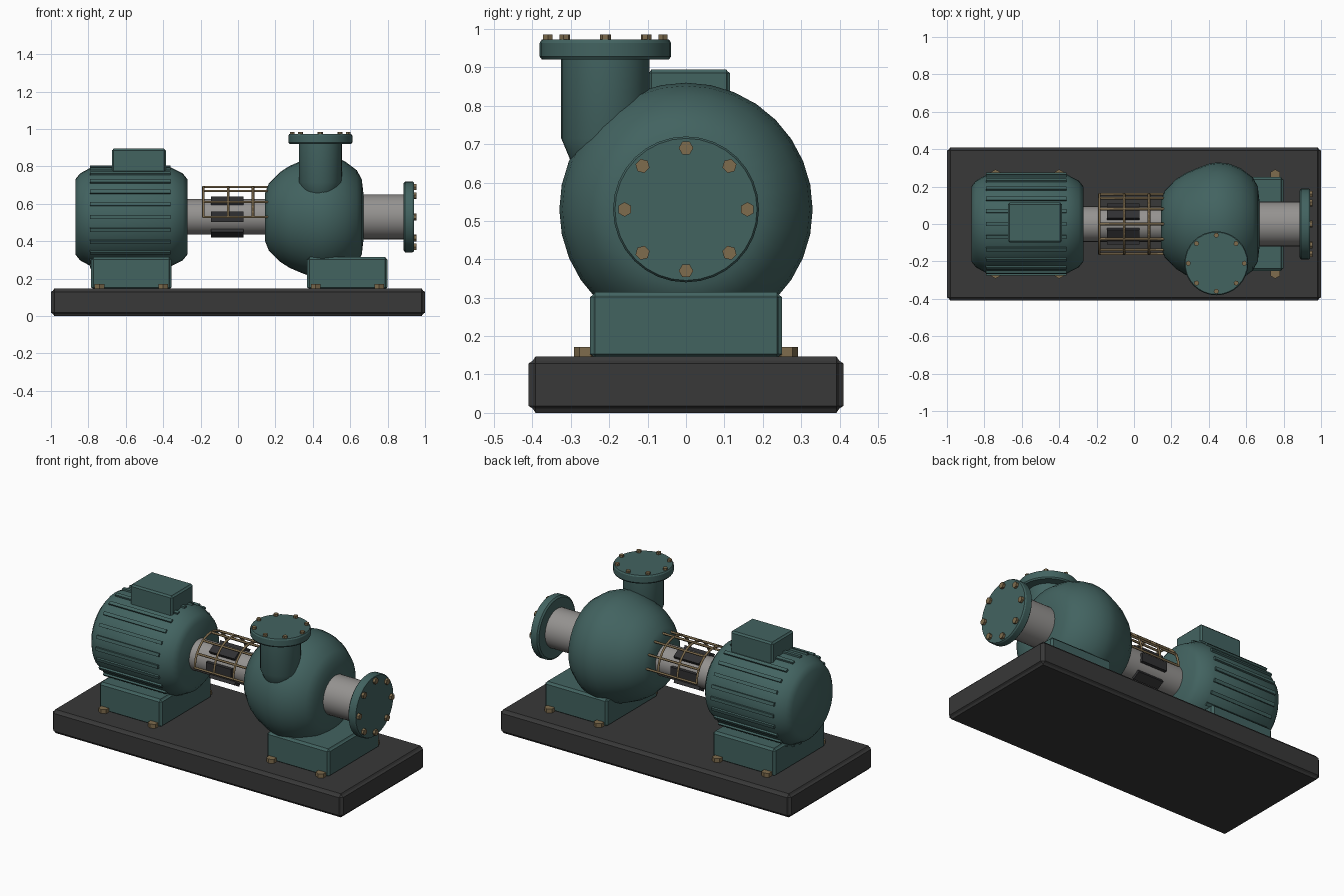
import bpy
import bmesh
from math import pi, sin, cos, radians
from mathutils import Matrix, Vector

if "Cube" in bpy.data.objects:
    bpy.data.objects.remove(bpy.data.objects["Cube"], do_unlink=True)


def material(name, rgb):
    m = bpy.data.materials.new(name)
    m.use_nodes = True
    m.diffuse_color = (*rgb, 1)
    m.node_tree.nodes["Principled BSDF"].inputs["Base Color"].default_value = (*rgb, 1)
    return m


TEAL = material("teal paint", (0.055, 0.125, 0.118))
DARK = material("dark base paint", (0.04, 0.04, 0.04))
STEEL = material("light steel", (0.3, 0.29, 0.28))
BRASS = material("brass", (0.21, 0.15, 0.075))
RUBBER = material("black rubber", (0.03, 0.03, 0.032))

AXIS_Z = 0.53
ALONG_X = Matrix.Translation((0, 0, AXIS_Z)) @ Matrix.Rotation(pi / 2, 4, "Y")


def finish(name, bm, mat, smooth=None):
    bmesh.ops.recalc_face_normals(bm, faces=bm.faces)
    mesh = bpy.data.meshes.new(name)
    bm.to_mesh(mesh)
    bm.free()
    mesh.materials.append(mat)
    ob = bpy.data.objects.new(name, mesh)
    bpy.context.collection.objects.link(ob)
    if smooth:
        bpy.ops.object.select_all(action="DESELECT")
        ob.select_set(True)
        bpy.context.view_layer.objects.active = ob
        bpy.ops.object.shade_smooth_by_angle(angle=radians(smooth))
    return ob


def box(name, lo, hi, mat, groove=0.0):
    """Box between two corners, with stepped (concave) edges."""
    lo, hi = Vector(lo), Vector(hi)
    bm = bmesh.new()
    bmesh.ops.create_cube(bm, size=1, matrix=Matrix.LocRotScale((lo + hi) / 2, None, hi - lo))
    if groove:
        bmesh.ops.bevel(bm, geom=bm.edges[:], offset=groove, segments=2,
                        profile=0.15, affect="EDGES")
    return finish(name, bm, mat)


def lathe(name, profile, matrix, mat, sides=32, smooth=40):
    """Revolve (height, radius) points about local z and cap both ends."""
    bm = bmesh.new()
    rings = []
    for h, r in profile:
        rings.append([bm.verts.new(matrix @ Vector((r * cos(2 * pi * i / sides),
                                                    r * sin(2 * pi * i / sides), h)))
                      for i in range(sides)])
    for a, b in zip(rings, rings[1:]):
        for i in range(sides):
            j = (i + 1) % sides
            bm.faces.new((a[i], a[j], b[j], b[i]))
    bm.faces.new(rings[0])
    bm.faces.new(rings[-1])
    return finish(name, bm, mat, smooth)


def bolts(name, places, radius, height):
    """Hexagonal heads, each standing on the origin of its matrix."""
    bm = bmesh.new()
    for m in places:
        bmesh.ops.create_cone(bm, cap_ends=True, segments=6, radius1=radius, radius2=radius,
                              depth=height, matrix=m @ Matrix.Translation((0, 0, height / 2)))
    return finish(name, bm, BRASS)


def bolt_circle(matrix, radius, count=8):
    return [matrix @ Matrix.Rotation(2 * pi * i / count, 4, "Z")
            @ Matrix.Translation((radius, 0, 0)) for i in range(count)]


# Base plate and the two feet with their holding bolts
box("base_plate", (-1, -0.41, 0), (1, 0.41, 0.147), DARK, 0.018)
foot_bolts = []
for name, x0, x1 in (("motor_foot", -0.785, -0.355), ("pump_foot", 0.37, 0.80)):
    box(name, (x0, -0.25, 0.14), (x1, 0.25, 0.315), TEAL, 0.013)
    foot_bolts += [Matrix.Translation((x, y, 0.145)) for x in (x0 + 0.045, x1 - 0.045)
                   for y in (-0.262, 0.262)]
bolts("foot_bolts", foot_bolts, 0.03, 0.027)

# Motor body with tapered ends
lathe("motor_body", [(-0.87, 0.2), (-0.845, 0.232), (-0.785, 0.265), (-0.36, 0.265),
                     (-0.295, 0.232), (-0.27, 0.2)], ALONG_X, TEAL)

# Cooling fins around the motor
bm = bmesh.new()
for i in range(24):
    bmesh.ops.create_cube(bm, size=1, matrix=Matrix.Translation((-0.575, 0, AXIS_Z))
                          @ Matrix.Rotation(2 * pi * i / 24, 4, "X")
                          @ Matrix.Translation((0, 0, 0.262))
                          @ Matrix.Diagonal((0.43, 0.02, 0.026, 1)))
finish("motor_fins", bm, TEAL)
box("terminal_box", (-0.675, -0.1, 0.75), (-0.385, 0.115, 0.895), TEAL, 0.01)

# Shaft and coupling blocks
lathe("drive_shaft", [(-0.3, 0.095), (0.25, 0.095)], ALONG_X, STEEL)
bm = bmesh.new()
for i in range(6):
    bmesh.ops.create_cube(bm, size=1, matrix=Matrix.Translation((-0.057, 0, AXIS_Z))
                          @ Matrix.Rotation(pi * i / 3, 4, "X")
                          @ Matrix.Translation((0, 0.093, 0))
                          @ Matrix.Diagonal((0.175, 0.035, 0.055, 1)))
finish("coupling_blocks", bm, RUBBER)

# Half-round wire guard over the coupling
curve = bpy.data.curves.new("coupling_guard", "CURVE")
curve.dimensions = "3D"
curve.bevel_depth = 0.007
curve.bevel_resolution = 1
curve.use_fill_caps = True


def wire(points):
    s = curve.splines.new("POLY")
    s.points.add(len(points) - 1)
    for p, co in zip(s.points, points):
        p.co = (*co, 1)


def guard_point(x, angle):
    return (x, 0.16 * cos(angle), AXIS_Z + 0.16 * sin(angle))


for x in (-0.185, -0.053, 0.08, 0.2):
    wire([guard_point(x, pi * k / 18) for k in range(19)])
for k in range(7):
    wire([guard_point(x, pi * k / 6) for x in (-0.19, 0.205)])
curve.materials.append(BRASS)
bpy.context.collection.objects.link(bpy.data.objects.new("coupling_guard", curve))

# Pump casing
lathe("pump_casing", [(0.145, 0.13), (0.165, 0.18), (0.225, 0.24), (0.275, 0.272),
                      (0.34, 0.3), (0.4, 0.322), (0.45, 0.33), (0.51, 0.322), (0.57, 0.298),
                      (0.635, 0.25), (0.662, 0.2), (0.67, 0.13)], ALONG_X, TEAL, smooth=50)

# Suction pipe, flange and bolts
lathe("suction_pipe", [(0.6, 0.12), (0.9, 0.12)], ALONG_X, STEEL)
lathe("suction_flange", [(0.886, 0.18), (0.894, 0.19), (0.932, 0.19), (0.94, 0.185)],
      ALONG_X, TEAL, smooth=30)
bolts("suction_bolts", bolt_circle(ALONG_X @ Matrix.Translation((0, 0, 0.938)), 0.16),
      0.019, 0.017)

# Discharge pipe, flange and bolts
OUTLET = Matrix.Translation((0.44, -0.21, 0))
lathe("discharge_pipe", [(0.56, 0.03), (0.62, 0.07), (0.66, 0.092), (0.715, 0.115),
                         (0.93, 0.115)], OUTLET, TEAL)
lathe("discharge_flange", [(0.92, 0.165), (0.928, 0.171), (0.964, 0.171), (0.972, 0.166)],
      OUTLET, TEAL, smooth=30)
bolts("discharge_bolts", bolt_circle(OUTLET @ Matrix.Translation((0, 0, 0.97)), 0.15),
      0.014, 0.015)
